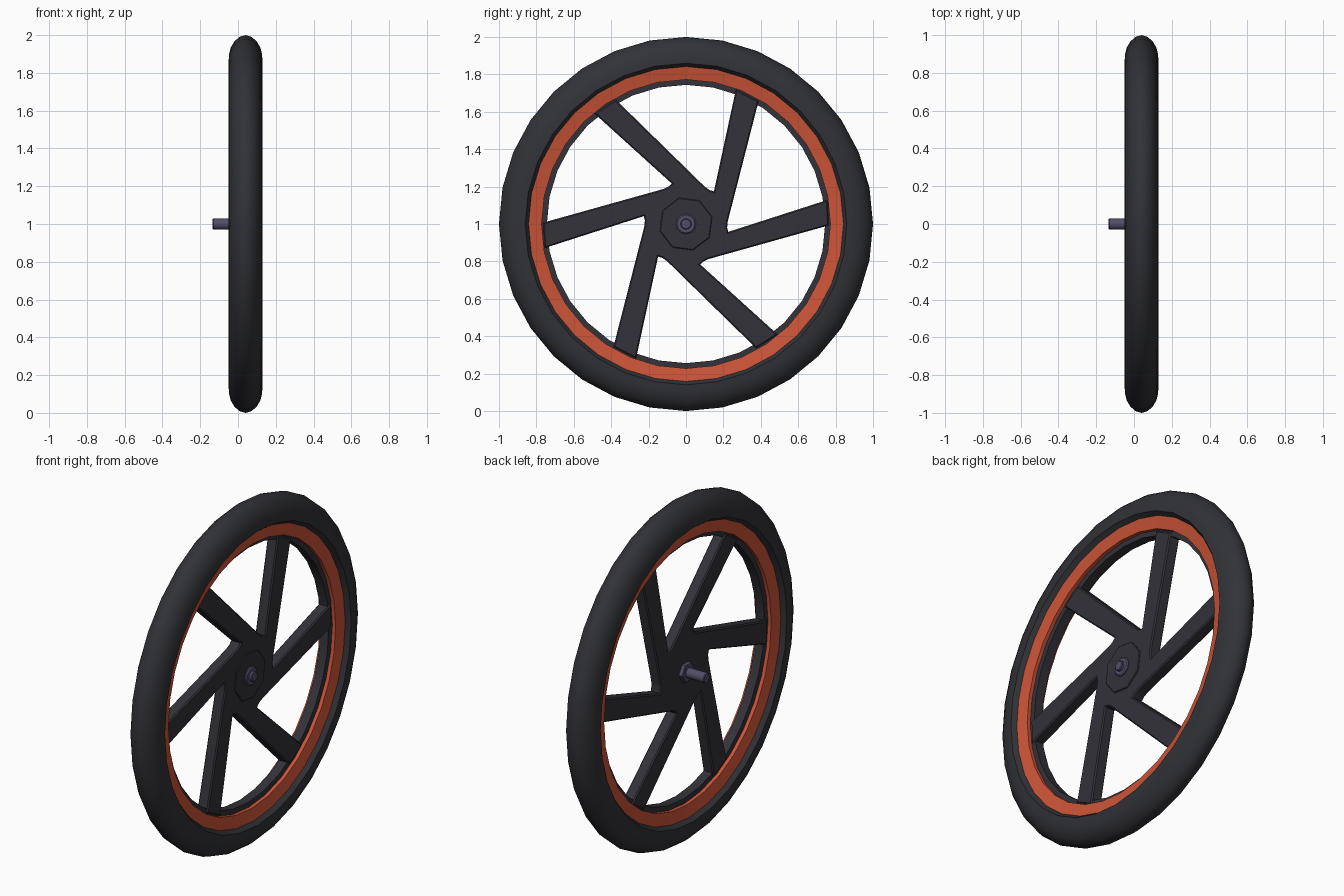
import bpy, bmesh, math
from mathutils import Matrix, Vector

if "Cube" in bpy.data.objects:
    bpy.data.objects.remove(bpy.data.objects["Cube"])

CX = 0.04          # middle plane of the wheel
HUB_Z = 1.0


def material(name, rgb):
    m = bpy.data.materials.new(name)
    m.diffuse_color = (*rgb, 1.0)
    m.use_nodes = True
    m.node_tree.nodes["Principled BSDF"].inputs["Base Color"].default_value = m.diffuse_color
    return m


RUBBER = material("black rubber", (0.031, 0.032, 0.038))
SPOKE = material("dark metal", (0.032, 0.032, 0.041))
ORANGE = material("orange red", (0.60, 0.088, 0.039))
STEEL = material("violet steel", (0.085, 0.075, 0.135))


def finish(bm, name, mat, angle=35):
    bmesh.ops.recalc_face_normals(bm, faces=bm.faces)
    me = bpy.data.meshes.new(name)
    bm.to_mesh(me)
    bm.free()
    me.materials.append(mat)
    ob = bpy.data.objects.new(name, me)
    bpy.context.collection.objects.link(ob)
    bpy.ops.object.select_all(action='DESELECT')
    ob.select_set(True)
    bpy.context.view_layer.objects.active = ob
    bpy.ops.object.shade_smooth_by_angle(angle=math.radians(angle))
    return ob


def lathe(name, half, mat, n=32):
    """Closed ring about the x axis; half = (radius, offset) for +x, mirrored."""
    prof = half + [(r, -d) for r, d in reversed(half) if d > 0]
    bm = bmesh.new()
    rings = []
    for i in range(n):
        a = 2 * math.pi * i / n
        rings.append([bm.verts.new((CX + d, r * math.sin(a), HUB_Z + r * math.cos(a)))
                      for r, d in prof])
    for i in range(n):
        p, q = rings[i], rings[(i + 1) % n]
        for j in range(len(prof)):
            k = (j + 1) % len(prof)
            bm.faces.new((p[j], p[k], q[k], q[j]))
    return finish(bm, name, mat)


def prism(name, outline, x0, x1, mat, chamfer=0.0, angle=35):
    """Extrude a (y, z) outline along x."""
    bm = bmesh.new()
    f = bm.faces.new([bm.verts.new((x0, y, HUB_Z + z)) for y, z in outline])
    ext = bmesh.ops.extrude_face_region(bm, geom=[f])
    moved = [v for v in ext["geom"] if isinstance(v, bmesh.types.BMVert)]
    bmesh.ops.translate(bm, verts=moved, vec=(x1 - x0, 0, 0))
    if chamfer:
        caps = [e for e in bm.edges if abs(e.verts[0].co.x - e.verts[1].co.x) < 1e-6]
        bmesh.ops.bevel(bm, geom=caps, offset=chamfer, segments=1, affect='EDGES')
    return finish(bm, name, mat, angle)


def polygon(r, n, turn=0.0):
    return [(r * math.cos(2 * math.pi * i / n + turn), r * math.sin(2 * math.pi * i / n + turn))
            for i in range(n)]


# Tyre and the two-lipped coloured rim
lathe("tyre", [(0.835, 0.055), (0.85, 0.075), (0.86, 0.09), (0.90, 0.087), (0.935, 0.078),
               (0.968, 0.058), (0.991, 0.031), (1.0, 0.0)], RUBBER)
lathe("rim", [(0.80, 0.02), (0.772, 0.03), (0.772, 0.051), (0.852, 0.066), (0.852, 0.02)], ORANGE)
lathe("inner_rim", [(0.80, 0.027), (0.744, 0.027)], SPOKE)

# Six swept spokes and hub body in one outline
arm = [(0.267, 0.72), (0.388, 0.657), (0.223, 0.013), (0.220, -0.018), (0.226, -0.042)]
outline = []
for k in range(6):
    rot = Matrix.Rotation(-k * math.pi / 3, 2)
    outline += [tuple(rot @ Vector(p)) for p in arm]
prism("spokes", outline, CX - 0.034, CX + 0.034, SPOKE, 0.007, 20)

# Hub cap, nuts, washer and axle
prism("hub_cap", polygon(0.145, 8, math.radians(15)), CX, CX + 0.040, SPOKE, 0.004, 20)
prism("outer_nut", polygon(0.054, 12), CX, CX + 0.052, STEEL, 0.006)
prism("inner_nut", polygon(0.058, 6), -0.018, CX, STEEL, 0.004, 20)
prism("axle", polygon(0.029, 16), -0.135, CX + 0.068, STEEL, 0.004)
